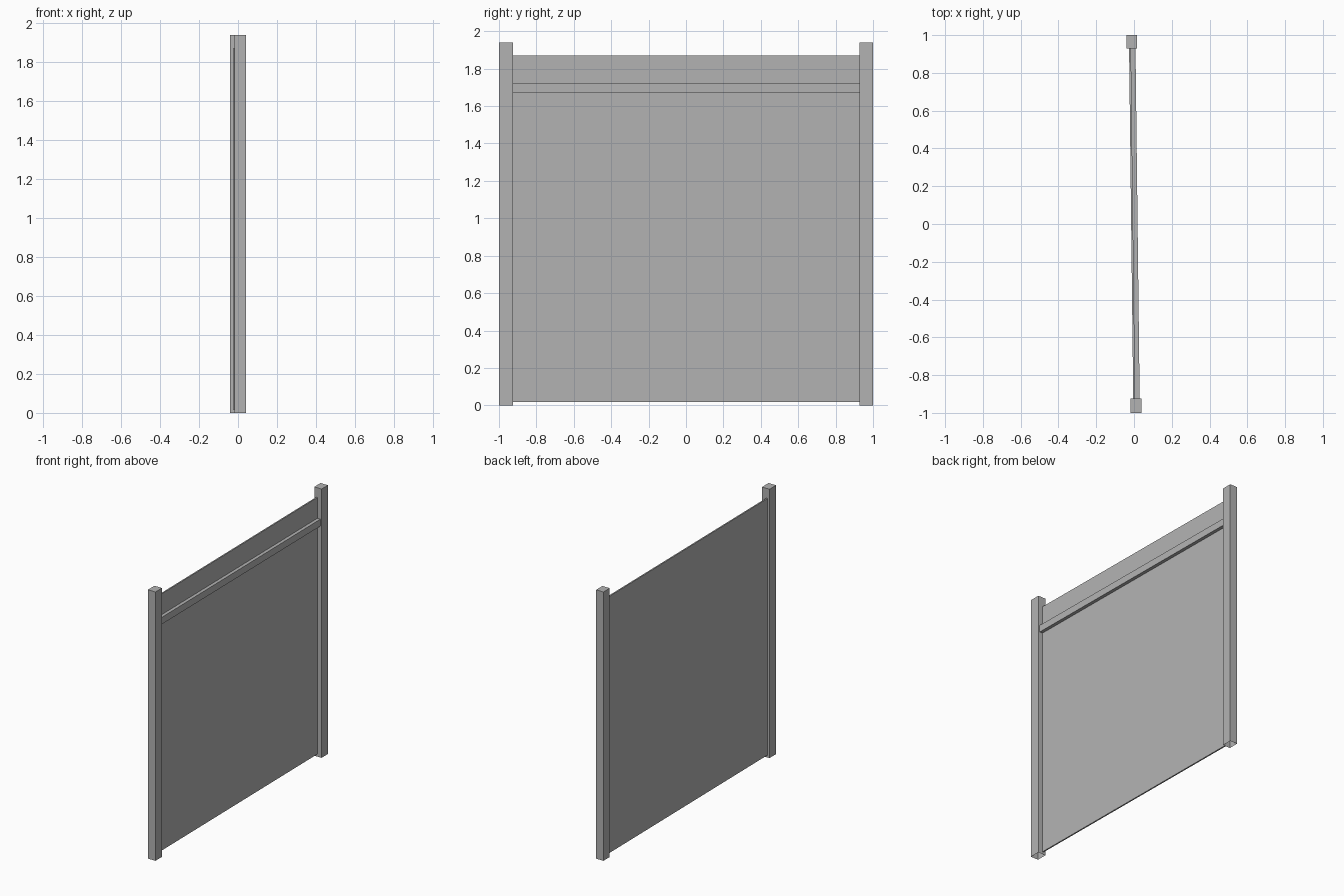
import bpy
import bmesh

cube = bpy.data.objects.get("Cube")
if cube:
    bpy.data.objects.remove(cube, do_unlink=True)

grey = bpy.data.materials.new("light_grey")
grey.use_nodes = True
colour = (0.45, 0.45, 0.45, 1)
grey.diffuse_color = colour
grey.node_tree.nodes["Principled BSDF"].inputs["Base Color"].default_value = colour

FRONT_Y, BACK_Y = -0.925, 0.928   # inner faces of the two posts
SKEW = -0.022                     # sideways drift of the infill, front to back


def slab(name, x, y, z, skew=0, open_bottom=False):
    """Box between (min, max) pairs whose back end is shifted along x by skew."""
    bm = bmesh.new()
    bmesh.ops.create_cube(bm, size=1)
    for v in bm.verts:
        i, j, k = (int(c > 0) for c in v.co)
        v.co = (x[i] + skew * j, y[j], z[k])
    bm.normal_update()
    if open_bottom:
        base = [f for f in bm.faces if f.normal.z < -0.9]
        bmesh.ops.delete(bm, geom=base, context='FACES_ONLY')
    mesh = bpy.data.meshes.new(name)
    bm.to_mesh(mesh)
    bm.free()
    mesh.materials.append(grey)
    obj = bpy.data.objects.new(name, mesh)
    bpy.context.collection.objects.link(obj)
    return obj


# Hollow-footed square posts, slightly offset from each other
slab("front_post", (-0.019, 0.041), (-1, FRONT_Y), (0, 1.94), open_bottom=True)
slab("back_post", (-0.041, 0.017), (BACK_Y, 1), (0, 1.94), open_bottom=True)

# Thin infill panel and the rail fixed to its face
slab("panel", (-0.004, 0.006), (FRONT_Y, BACK_Y), (0.018, 1.87), SKEW)
slab("rail", (0.006, 0.03), (FRONT_Y, BACK_Y), (1.67, 1.72), SKEW)
